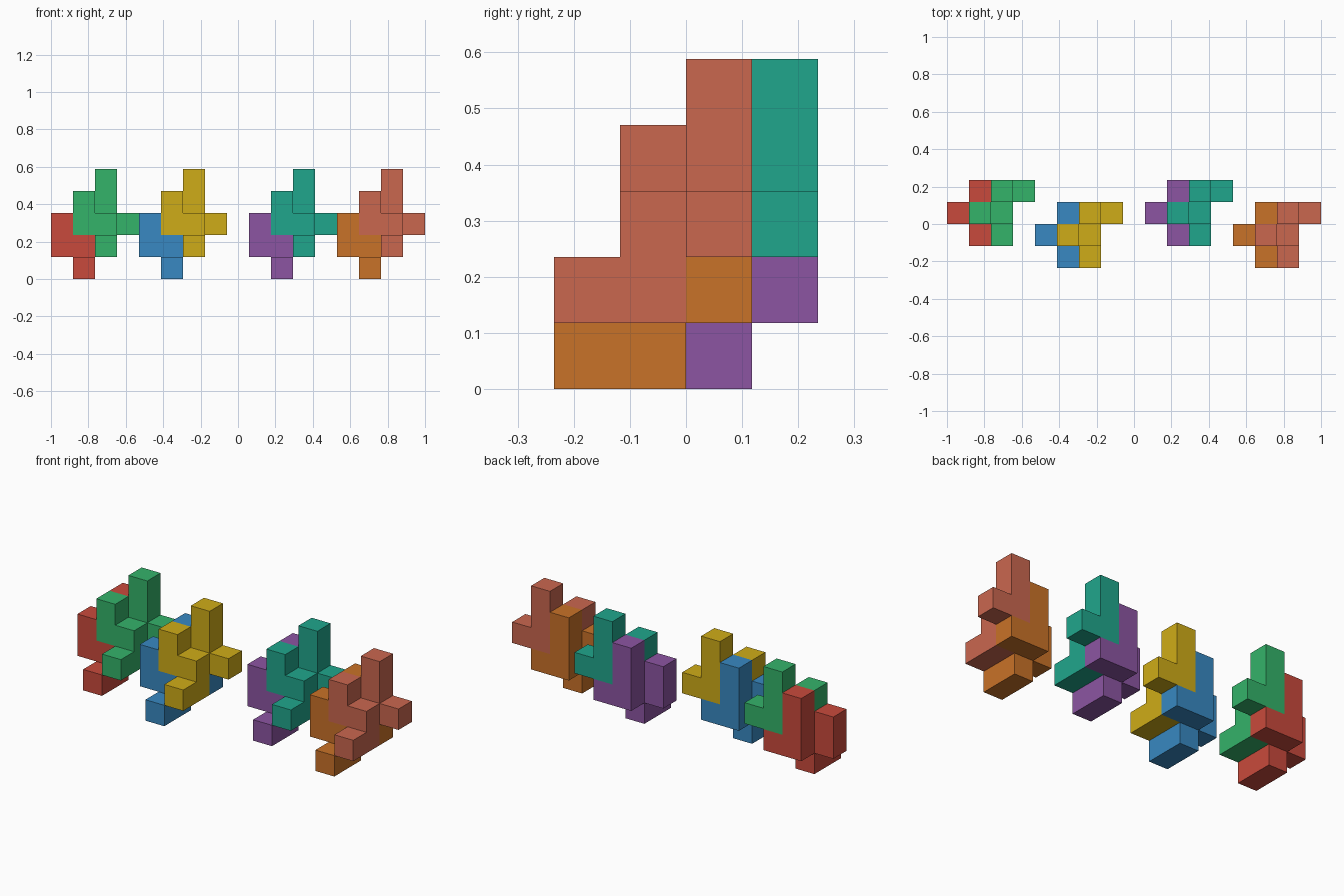
import bpy, bmesh
from mathutils import Vector

if "Cube" in bpy.data.objects:
    bpy.data.objects.remove(bpy.data.objects["Cube"])

U = 2 / 17  # edge of one cube

# One puzzle piece as nine unit cubes (x, y, z)
CELLS = {(0, 1, 1), (0, 1, 2),
         (1, 0, 0), (1, 1, 0), (1, 1, 1),
         (1, 2, 1), (1, 2, 2), (1, 2, 3),
         (2, 2, 1)}


def linear(hex_code):
    rgb = [int(hex_code[i:i + 2], 16) / 255 for i in (0, 2, 4)]
    return [c / 12.92 if c <= 0.04045 else ((c + 0.055) / 1.055) ** 2.4 for c in rgb] + [1]


def piece(name, origin, colour):
    bm = bmesh.new()
    # Outer skin only: a square wherever a cube has no neighbour
    for cell in CELLS:
        for axis in range(3):
            for sign in (-1, 1):
                n = [0, 0, 0]
                n[axis] = sign
                if tuple(c + d for c, d in zip(cell, n)) in CELLS:
                    continue
                n = Vector(n)
                a = Vector((n.y, n.z, n.x))
                b = n.cross(a)
                mid = Vector(cell) + Vector((0.5, 0.5, 0.5)) + n / 2
                corners = [mid + (a * i + b * j) / 2
                           for i, j in ((-1, -1), (1, -1), (1, 1), (-1, 1))]
                bm.faces.new([bm.verts.new((p + Vector(origin)) * U - Vector((1, 2 * U, 0)))
                              for p in corners])
    bmesh.ops.remove_doubles(bm, verts=bm.verts, dist=1e-4)
    # Merge coplanar squares into clean flat faces
    bmesh.ops.dissolve_limit(bm, angle_limit=0.01, verts=bm.verts, edges=bm.edges)
    mesh = bpy.data.meshes.new(name)
    bm.to_mesh(mesh)
    bm.free()
    mat = bpy.data.materials.new(name + "_colour")
    mat.diffuse_color = linear(colour)
    mat.use_nodes = True
    mat.node_tree.nodes["Principled BSDF"].inputs["Base Color"].default_value = mat.diffuse_color
    mesh.materials.append(mat)
    bpy.context.collection.objects.link(bpy.data.objects.new(name, mesh))


# Four pairs; the upper piece is the lower one shifted one cube right and up
PAIRS = [(0, 1, ("red", "C94A3C"), ("green", "34B36A")),
         (4, 0, ("blue", "3889C2"), ("yellow", "CFAC18")),
         (9, 1, ("purple", "8C55A2"), ("teal", "20A68C")),
         (13, 0, ("orange", "C97228"), ("salmon", "CA674F"))]
for x, y, low, high in PAIRS:
    piece(low[0] + "_lower_piece", (x, y, 0), low[1])
    piece(high[0] + "_upper_piece", (x + 1, y, 1), high[1])
